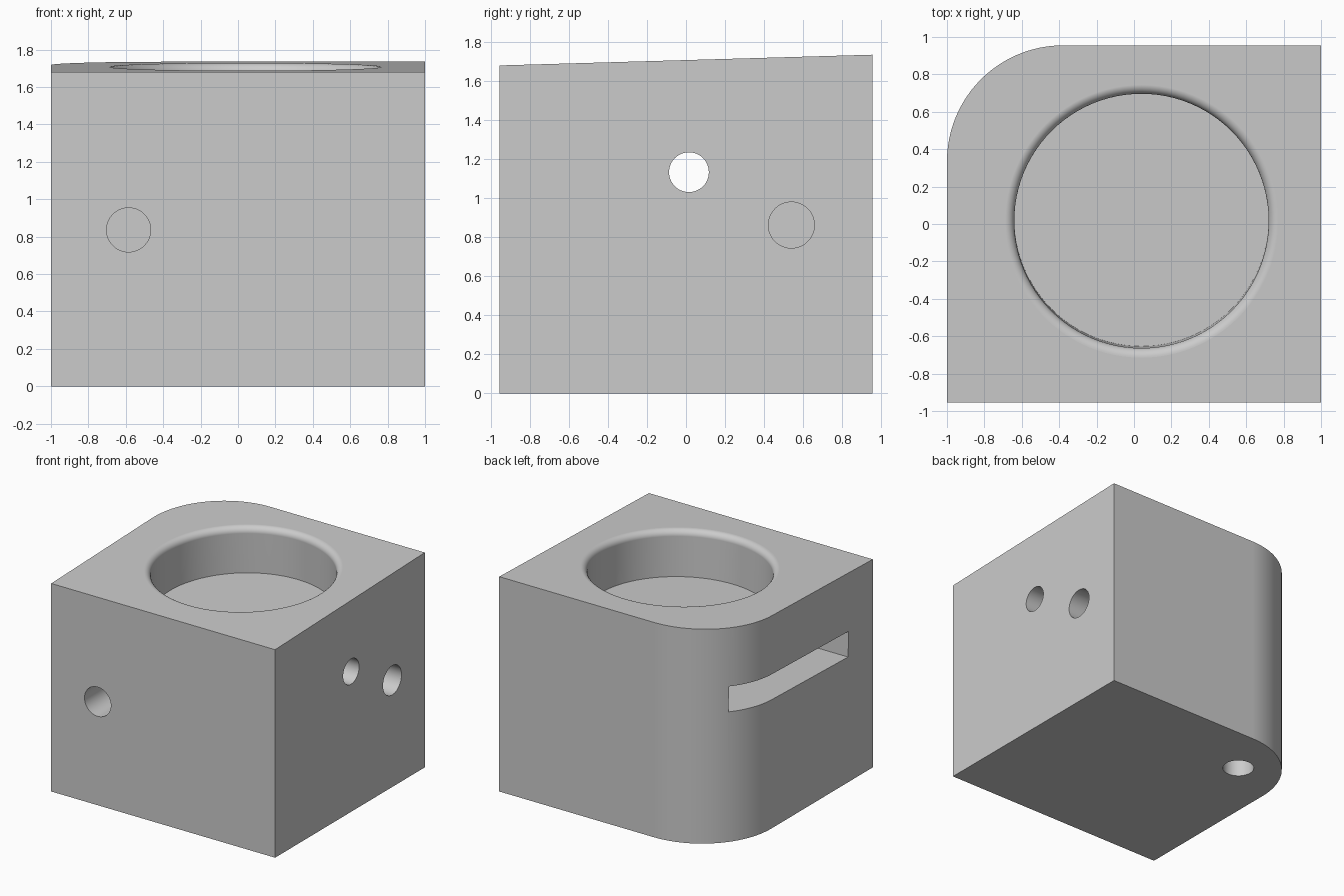
import bpy, bmesh, math
from mathutils import Matrix, Vector

if "Cube" in bpy.data.objects:
    bpy.data.objects.remove(bpy.data.objects["Cube"], do_unlink=True)

grey = bpy.data.materials.new("plain_grey")
grey.use_nodes = True
colour = (0.6, 0.6, 0.6, 1)
grey.diffuse_color = colour
grey.node_tree.nodes["Principled BSDF"].inputs["Base Color"].default_value = colour

HX, HY = 1.0, 0.955
SLOPE = 0.0288
MID_TOP = 1.7075
CX, CY = 0.04, 0.015


def top_height(y):
    return MID_TOP + SLOPE * y


def arc(cx, cy, r, start, end, n):
    angles = [math.radians(start + (end - start) * i / n) for i in range(n + 1)]
    return [(cx + r * math.cos(a), cy + r * math.sin(a)) for a in angles]


def finish(name, bm, matrix=None):
    bmesh.ops.recalc_face_normals(bm, faces=bm.faces)
    mesh = bpy.data.meshes.new(name)
    bm.to_mesh(mesh)
    bm.free()
    obj = bpy.data.objects.new(name, mesh)
    bpy.context.collection.objects.link(obj)
    mesh.materials.append(grey)
    if matrix:
        obj.matrix_world = matrix
    return obj


def prism(name, outline, z0, z1, matrix=None):
    bm = bmesh.new()
    face = bm.faces.new([bm.verts.new((x, y, z0)) for x, y in outline])
    extruded = bmesh.ops.extrude_face_region(bm, geom=[face])["geom"]
    for v in extruded:
        if isinstance(v, bmesh.types.BMVert):
            v.co.z = z1
    return finish(name, bm, matrix)


def lathe(name, profile, matrix, steps=96):
    bm = bmesh.new()
    verts = [bm.verts.new((r, 0, z)) for r, z in profile]
    edges = [bm.edges.new(pair) for pair in zip(verts, verts[1:])]
    bmesh.ops.spin(bm, geom=verts + edges, axis=(0, 0, 1), cent=(0, 0, 0),
                   angle=math.tau, steps=steps)
    bmesh.ops.remove_doubles(bm, verts=bm.verts, dist=0.0001)
    return finish(name, bm, matrix)


def drill(name, mouth, direction, radius, depth):
    # Round hole that starts just outside the surface
    d = Vector(direction)
    turn = d.to_track_quat("Z", "Y").to_matrix().to_4x4()
    outline = arc(0, 0, radius, 0, 360, 48)[:-1]
    return prism(name, outline, -0.1, depth, Matrix.Translation(mouth) @ turn)


# Block with one rounded upright corner and a gently sloping top
R = 0.62
outline = [(-HX, -HY), (HX, -HY), (HX, HY)] + arc(R - HX, HY - R, R, 90, 180, 24)
block = prism("block", outline, 0, 1)
for v in block.data.vertices:
    if v.co.z > 0.5:
        v.co.z = top_height(v.co.y)

# Frame that follows the sloping top
tilt = Matrix.Translation((CX, CY, top_height(CY))) @ Matrix.Rotation(math.atan(SLOPE), 4, "X")

# Wide blind bore with a rounded lip
BORE, LIP, FLOOR = 0.68, 0.05, -0.372
bore_profile = [(0, FLOOR), (BORE, FLOOR)]
bore_profile += arc(BORE + LIP, -LIP, LIP, 180, 90, 10)
bore_profile += [(BORE + LIP, 0.1), (0, 0.1)]
cutters = [lathe("bore_cutter", bore_profile, tilt)]

# Side slot with a round inner end, below the bore
W = 0.675
slot = [(-1.3, -W)] + arc(0, 0, W, -90, 90, 48) + [(-1.3, W)]
cutters.append(prism("slot_cutter", slot, -0.6775, -0.4725, tilt))

# Pin hole reaching the slot, and three blind mounting holes
cutters += [
    drill("pin_hole_cutter", (HX, CY, 1.133), (-1, 0, 0), 0.102, 0.6),
    drill("side_hole_cutter", (HX, 0.54, 0.862), (-1, 0, 0), 0.118, 0.5),
    drill("front_hole_cutter", (-0.585, -HY, 0.836), (0, 1, 0), 0.118, 0.5),
    drill("bottom_hole_cutter", (-0.585, 0.54, 0), (0, 0, 1), 0.118, 0.5),
]

bpy.context.view_layer.update()
bpy.ops.object.select_all(action="DESELECT")
bpy.context.view_layer.objects.active = block
block.select_set(True)
for cutter in cutters:
    cutter.hide_render = True
    mod = block.modifiers.new("cut", "BOOLEAN")
    mod.operation = "DIFFERENCE"
    mod.solver = "EXACT"
    mod.object = cutter
    bpy.ops.object.modifier_apply(modifier=mod.name)
    bpy.data.objects.remove(cutter, do_unlink=True)

# Smooth curves, flat large faces
bpy.ops.object.shade_smooth_by_angle(angle=math.radians(30))
weighted = block.modifiers.new("even_normals", "WEIGHTED_NORMAL")
weighted.keep_sharp = True
